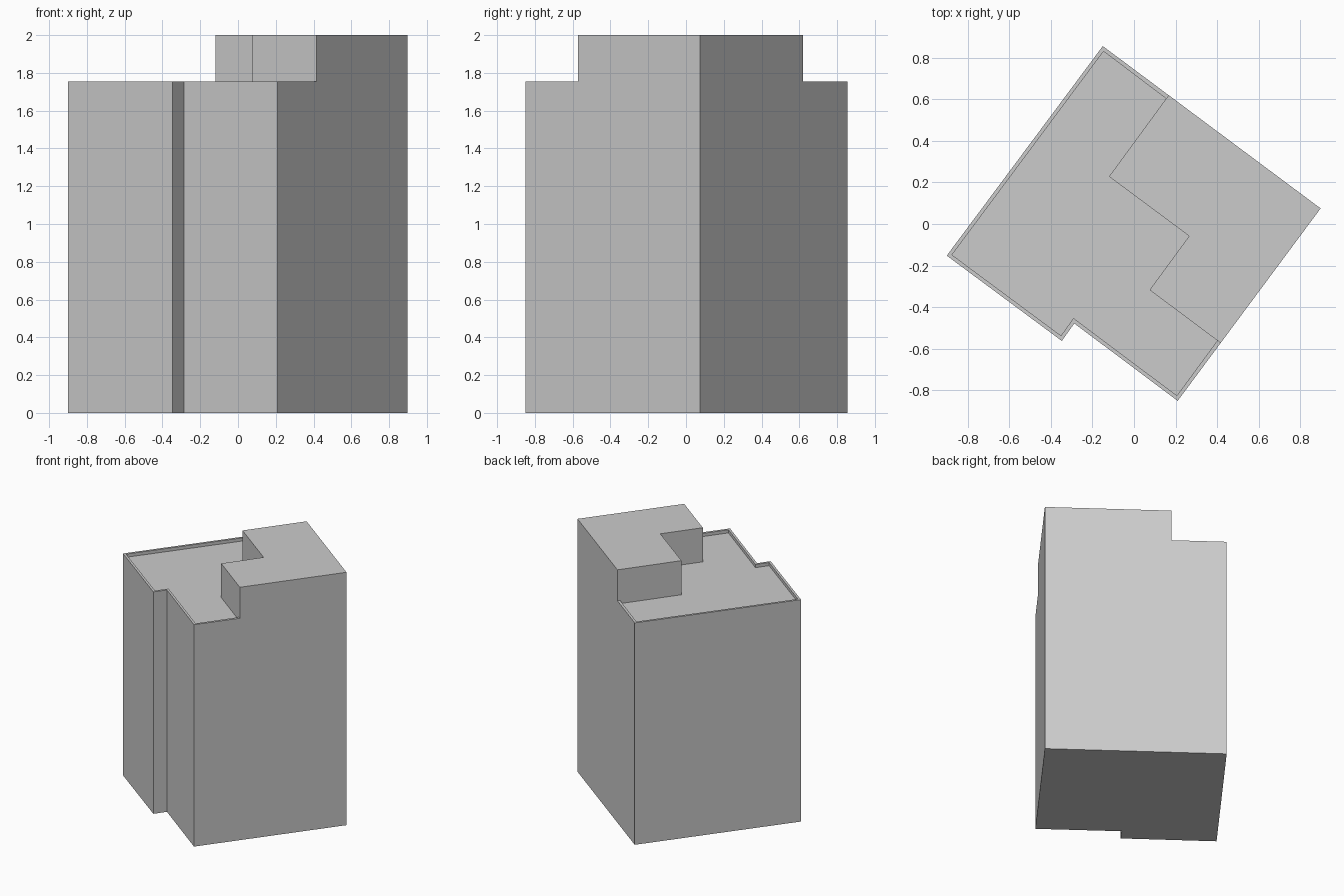
import bpy
import bmesh
from mathutils import Vector

if "Cube" in bpy.data.objects:
    bpy.data.objects.remove(bpy.data.objects["Cube"])

HEIGHT, ROOF, DECK = 2.0, 1.755, 1.73
RIM = 0.018

grey = bpy.data.materials.new("plain grey")
grey.use_nodes = True
grey.diffuse_color = (0.6, 0.6, 0.6, 1)
grey.node_tree.nodes["Principled BSDF"].inputs["Base Color"].default_value = (0.6, 0.6, 0.6, 1)


def prism(name, outline, low, high):
    """Vertical extrusion of a plan outline."""
    bm = bmesh.new()
    base = bm.faces.new([bm.verts.new((p[0], p[1], low)) for p in outline])
    top = bmesh.ops.extrude_face_region(bm, geom=[base])["geom"]
    bmesh.ops.translate(bm, vec=(0, 0, high - low),
                        verts=[v for v in top if isinstance(v, bmesh.types.BMVert)])
    bmesh.ops.recalc_face_normals(bm, faces=bm.faces)
    mesh = bpy.data.meshes.new(name)
    bm.to_mesh(mesh)
    bm.free()
    mesh.materials.append(grey)
    obj = bpy.data.objects.new(name, mesh)
    bpy.context.collection.objects.link(obj)
    return obj


def carve(body, cutter):
    """Subtract a cutter and discard it."""
    cutter.hide_render = True
    mod = body.modifiers.new("carve", "BOOLEAN")
    mod.operation, mod.solver, mod.object = "DIFFERENCE", "EXACT", cutter
    bpy.context.view_layer.objects.active = body
    bpy.ops.object.modifier_apply(modifier=mod.name)
    bpy.data.objects.remove(cutter)


def inset(points, i):
    """Corner i of a counter-clockwise outline, moved inwards by the rim width."""
    a, b, c = points[i - 1], points[i], points[(i + 1) % len(points)]
    d1, d2 = (b - a).normalized(), (c - b).normalized()
    n1, n2 = Vector((-d1.y, d1.x)), Vector((-d2.y, d2.x))
    return b + (n1 + n2) * RIM / (1 + n1.dot(n2))


# Plan corners, counter-clockwise from the back
plan = [Vector(p) for p in ((-0.15, 0.855), (-0.9, -0.152), (-0.347, -0.562),
                            (-0.287, -0.478), (0.21, -0.85), (0.897, 0.075))]

# Stepped edge of the upper storey, from the right wall to the back wall
step = [Vector(p) for p in ((0.415, -0.571), (0.075, -0.317), (0.265, -0.058),
                            (-0.12, 0.228), (0.165, 0.617))]
start, end = step[0] - step[1], step[-1] - step[-2]
inner = step[1:-1]

building = prism("building", plan, 0, HEIGHT)

# Remove the volume above the lower roof
around = [Vector(p) for p in ((-0.2, 1.2), (-1.3, -0.2), (0.3, -1.2))]
carve(building, prism("roof_void", around + [step[1] + start * 1.5] + inner
                      + [step[-2] + end * 1.5], ROOF, HEIGHT + 0.3))

# Sink the roof deck behind a thin parapet
deck = [inset(plan, i) for i in range(5)]
deck += [step[1] + start * (1 - RIM / start.length)] + inner
deck += [step[-2] + end * (1 - RIM / end.length)]
carve(building, prism("deck_recess", deck, DECK, HEIGHT + 0.2))
